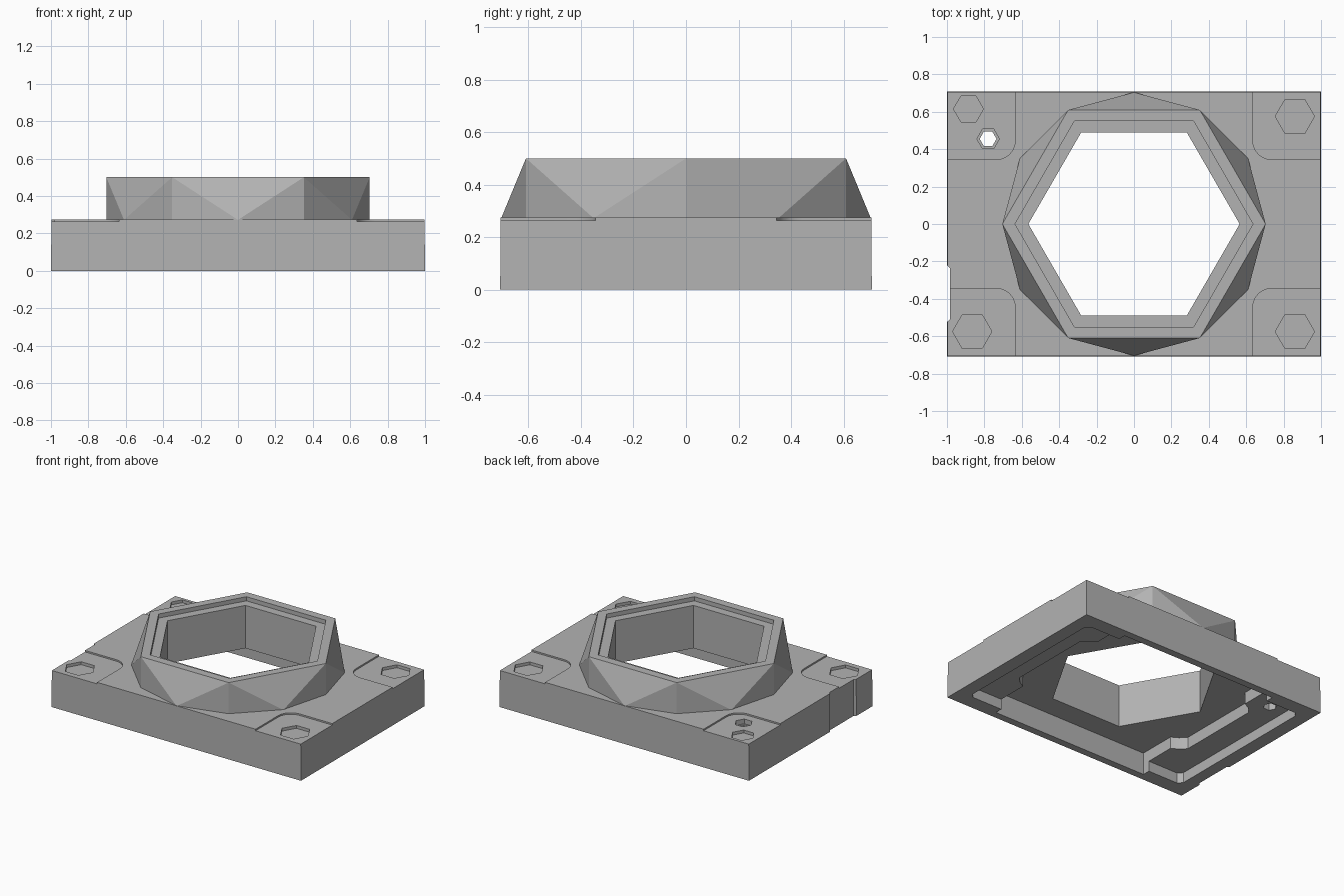
import bpy, bmesh
from math import cos, sin, pi, radians

cube = bpy.data.objects.get("Cube")
if cube:
    bpy.data.objects.remove(cube, do_unlink=True)

grey = bpy.data.materials.new("plain grey")
grey.use_nodes = True
colour = (0.45, 0.45, 0.45, 1)
grey.diffuse_color = colour
grey.node_tree.nodes["Principled BSDF"].inputs["Base Color"].default_value = colour


def make(name, bm):
    bmesh.ops.recalc_face_normals(bm, faces=bm.faces)
    mesh = bpy.data.meshes.new(name)
    bm.to_mesh(mesh)
    bm.free()
    mesh.materials.append(grey)
    ob = bpy.data.objects.new(name, mesh)
    bpy.context.collection.objects.link(ob)
    return ob


def prism(name, outline, z0, z1, top_scale=1.0):
    """Upright solid from a flat outline."""
    bm = bmesh.new()
    low = [bm.verts.new((x, y, z0)) for x, y in outline]
    high = [bm.verts.new((x * top_scale, y * top_scale, z1)) for x, y in outline]
    bm.faces.new(low)
    bm.faces.new(high)
    n = len(low)
    for i in range(n):
        j = (i + 1) % n
        bm.faces.new((low[i], low[j], high[j], high[i]))
    return make(name, bm)


def ring(r, n=6, cx=0, cy=0):
    return [(cx + r * cos(2 * pi * i / n), cy + r * sin(2 * pi * i / n)) for i in range(n)]


def four_way(quarter):
    """Mirror a quarter outline (from +x side round to +y side) into a loop."""
    half = quarter + [(-x, y) for x, y in reversed(quarter)]
    return half + [(x, -y) for x, y in reversed(half)]


def combine(target, tool, operation):
    mod = target.modifiers.new(operation, 'BOOLEAN')
    mod.operation = operation
    mod.solver = 'EXACT'
    mod.object = tool
    bpy.context.view_layer.objects.active = target
    bpy.ops.object.modifier_apply(modifier=mod.name)
    bpy.data.objects.remove(tool, do_unlink=True)


# Rectangular base with a slight draft
TOP = 0.275
body = prism("housing_body", four_way([(1, 0.708)]), 0, TOP, 0.997)

# Collar: twelve-sided foot drawn up to a hexagonal rim
bm = bmesh.new()
for points, z in ((ring(0.704, 12), TOP - 0.003), (ring(0.704), 0.5)):
    for x, y in points:
        bm.verts.new((x, y, z))
bmesh.ops.convex_hull(bm, input=bm.verts)
bmesh.ops.dissolve_limit(bm, angle_limit=radians(1), verts=bm.verts, edges=bm.edges)
combine(body, make("collar", bm), 'UNION')


def cut(outline, z0, z1):
    combine(body, prism("cutter", outline, z0, z1), 'DIFFERENCE')


# Underside: shallow shelf, then deeper cross-shaped hollow
cut(four_way([(0.9, 0.57), (0.87, 0.6)]), -0.1, 0.075)
cut(four_way([(0.72, 0.31), (0.68, 0.35), (0.63, 0.38), (0.63, 0.655)]), -0.11, 0.16)

# Hexagonal opening with stepped rim
cut(ring(0.565), -0.2, 0.7)
cut(ring(0.636), 0.47, 0.7)

# Lowered corner pads with one rounded corner
PX, PY, R = 0.635, 0.345, 0.1
for sx in (-1, 1):
    for sy in (-1, 1):
        arc = [(PX + R - R * cos(a), PY + R - R * sin(a))
               for a in (i * pi / 12 for i in range(7))]
        pad = arc + [(1.1, PY), (1.1, 0.8), (PX, 0.8)]
        cut([(sx * x, sy * y) for x, y in pad], TOP - 0.011, 0.4)

# Hexagonal corner sockets
for x, y, r in ((0.86, 0.575, 0.105), (0.86, -0.575, 0.105),
                (-0.865, -0.575, 0.105), (-0.885, 0.615, 0.08)):
    cut(ring(r, 6, x, y), TOP - 0.032, 0.4)

# Small through hole with a wider countersink
cut(ring(0.06, 6, -0.78, 0.455), TOP - 0.045, 0.4)
cut(ring(0.045, 6, -0.78, 0.455), -0.2, 0.4)

# Shallow notch in one end wall
cut([(-1.1, -0.22), (-1.001, -0.22), (-0.985, -0.235),
     (-0.985, -0.51), (-1.001, -0.525), (-1.1, -0.525)], -0.1, 0.4)

# Shading
bpy.ops.object.select_all(action='DESELECT')
body.select_set(True)
bpy.context.view_layer.objects.active = body
bpy.ops.object.shade_smooth_by_angle(angle=radians(25))
